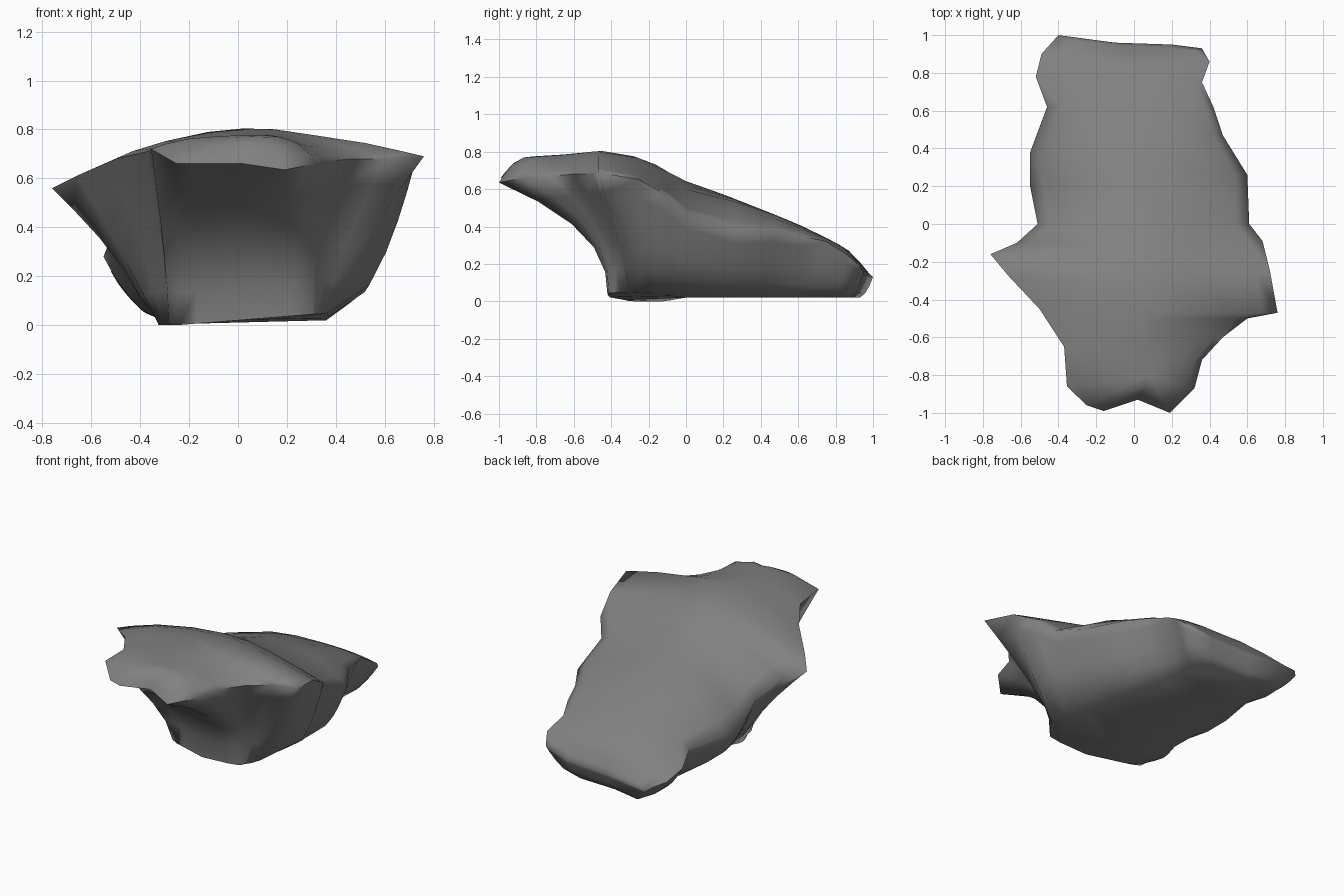
import bpy, bmesh, math

if "Cube" in bpy.data.objects:
    bpy.data.objects.remove(bpy.data.objects["Cube"])

# Widest outline of the boulder, counter-clockwise from the front lip
RIM = [(-.16, -.99, .66), (.02, -.93, .66), (.19, -1.0, .635), (.32, -.87, .66),
       (.36, -.72, .67), (.47, -.60, .68), (.60, -.50, .68), (.76, -.47, .69),
       (.72, -.25, .65), (.68, -.09, .56), (.61, .0, .47), (.60, .26, .37),
       (.47, .47, .38), (.42, .62, .355), (.36, .75, .32), (.40, .86, .25),
       (.36, .93, .19), (.20, .95, .15), (-.10, .96, .14), (-.40, 1.0, .13),
       (-.49, .90, .17), (-.52, .78, .22), (-.46, .62, .27), (-.55, .38, .28),
       (-.55, .20, .28), (-.51, .0, .38), (-.62, -.10, .50), (-.76, -.16, .56),
       (-.66, -.28, .61), (-.50, -.45, .68), (-.37, -.65, .71), (-.355, -.86, .72),
       (-.25, -.96, .66)]
# Height of the top surface along y
SPINE = [(-1, .73), (-.9, .77), (-.65, .785), (-.42, .825), (-.23, .77), (.07, .61),
         (.4, .5), (.73, .35), (.9, .26), (1, .18)]


def clamp(v, lo=0, hi=1):
    return max(lo, min(hi, v))


def spine_height(y):
    for (y0, z0), (y1, z1) in zip(SPINE, SPINE[1:]):
        if y <= y1:
            return z0 + (z1 - z0) * (y - y0) / (y1 - y0)
    return SPINE[-1][1]


def side_point(p, t):
    """Point on the side wall, t = 0 at the base and 1 at the rim."""
    x, y, z = p
    bx = (.37 if x > 0 else .33) * math.tanh(x / .28)
    if x > 0 and y > 0:
        bx *= 1 - .4 * y
    by = -.42 + .42 * (y + 1) ** 2 if y < 0 else .93 * y
    # the front left base corner sits further back
    by += .14 * clamp((.05 - bx) / .33) * clamp(-y / .5)
    bz = max(0, .02 + .08 * bx * clamp(-y / .3))
    # the front is undercut, the flanks bulge
    e = .6 + 1.8 * clamp((-y - .3) / .5)
    if x < -.3:
        e = min(e, 1.4) + .7 * clamp((-x - .56) / .15)
    if x > .55 and y > -.35:
        e = .45
    f = t ** e
    return (bx + (x - bx) * f, by + (y - by) * f, bz + (z - bz) * t)


def top_point(p, s):
    """Point on the top surface, s = 1 at the rim and 0 on the spine."""
    x, y, z = p
    cx, cy = .08, clamp(y, -.8, .8)
    px, py = cx + (x - cx) * s, cy + (y - cy) * s
    k = 3.2
    if y < .1:
        k = 3.5 if y < -.8 else (1.3 if x > .4 else 2)
    return (px, py, z + (spine_height(py) - z) * (1 - s ** k))


bm = bmesh.new()
rings = [[bm.verts.new(side_point(p, t)) for p in RIM] for t in (0, .2, .42, .63, .83, 1)]
rings += [[bm.verts.new(top_point(p, s)) for p in RIM] for s in (.88, .65, .35, .1)]
n = len(RIM)
for a, b in zip(rings, rings[1:]):
    for i in range(n):
        j = (i + 1) % n
        bm.faces.new((a[i], a[j], b[j], b[i]))
# Flat base and top closing strip
caps = [bm.faces.new(rings[0][::-1]), bm.faces.new(rings[-1])]
bmesh.ops.triangulate(bm, faces=caps)
bmesh.ops.remove_doubles(bm, verts=bm.verts[:], dist=.002)
# Soften the inner top so it reads as one weathered slope
top = [v for v in bm.verts if abs(v.co.x) < .5 and v.co.z > spine_height(v.co.y) - .06
       and -.75 < v.co.y < .7]
for _ in range(2):
    bmesh.ops.smooth_vert(bm, verts=top, factor=.3, use_axis_z=True)
bmesh.ops.recalc_face_normals(bm, faces=bm.faces[:])

mesh = bpy.data.meshes.new("boulder")
bm.to_mesh(mesh)
bm.free()
boulder = bpy.data.objects.new("boulder", mesh)
bpy.context.collection.objects.link(boulder)
bpy.context.view_layer.objects.active = boulder
boulder.select_set(True)
bpy.ops.object.shade_smooth_by_angle(angle=math.radians(80))

# Dark grey stone
stone = bpy.data.materials.new("stone")
stone.diffuse_color = (.22, .22, .22, 1)
stone.use_nodes = True
stone.node_tree.nodes["Principled BSDF"].inputs["Base Color"].default_value = stone.diffuse_color
mesh.materials.append(stone)
